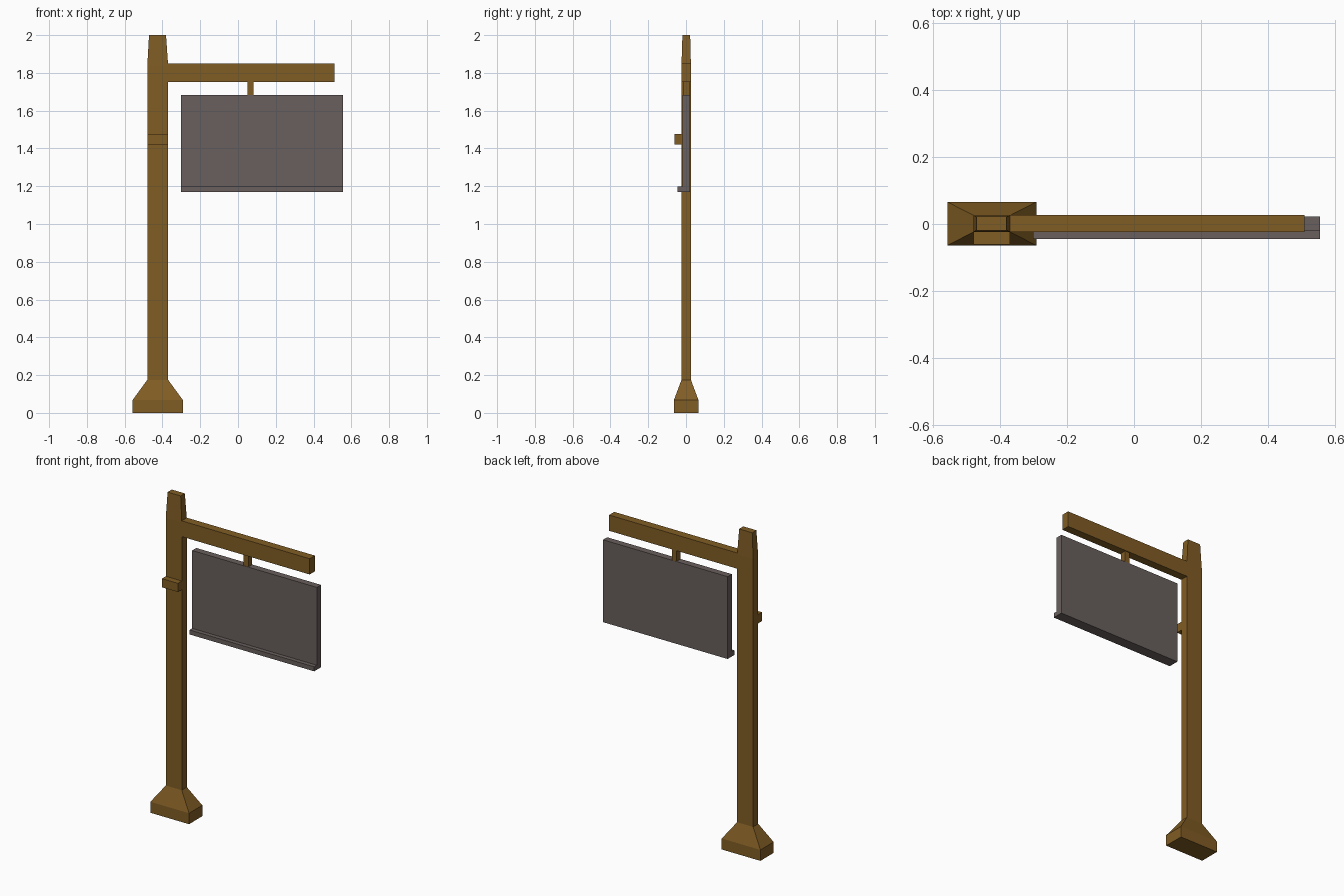
import bpy

if "Cube" in bpy.data.objects:
    bpy.data.objects.remove(bpy.data.objects["Cube"])


def material(name, color):
    m = bpy.data.materials.new(name)
    m.diffuse_color = (*color, 1)
    m.use_nodes = True
    m.node_tree.nodes["Principled BSDF"].inputs["Base Color"].default_value = m.diffuse_color
    return m


wood = material("brown_wood", (0.22, 0.11, 0.018))
slate = material("grey_panel", (0.14, 0.115, 0.11))


def stack(name, sections, mat):
    """Loft through rectangles given as (x0, x1, y0, y1, z), with capped ends."""
    verts, faces = [], []
    for x0, x1, y0, y1, z in sections:
        verts += [(x0, y0, z), (x1, y0, z), (x1, y1, z), (x0, y1, z)]
    for s in range(len(sections) - 1):
        for i in range(4):
            a, b = 4 * s + i, 4 * s + (i + 1) % 4
            faces.append((a, b, b + 4, a + 4))
    n = len(verts)
    faces += [(3, 2, 1, 0), (n - 4, n - 3, n - 2, n - 1)]
    me = bpy.data.meshes.new(name)
    me.from_pydata(verts, [], faces)
    me.materials.append(mat)
    ob = bpy.data.objects.new(name, me)
    bpy.context.collection.objects.link(ob)
    return ob


def box(name, x0, x1, y0, y1, z0, z1, mat):
    return stack(name, [(x0, x1, y0, y1, z0), (x0, x1, y0, y1, z1)], mat)


# Post with flared foot and tapered tip
stack("post", [
    (-0.558, -0.292, -0.064, 0.066, 0.0),
    (-0.558, -0.292, -0.064, 0.066, 0.068),
    (-0.48, -0.37, -0.024, 0.026, 0.175),
    (-0.48, -0.37, -0.024, 0.026, 1.84),
    (-0.471, -0.381, -0.019, 0.022, 2.0),
], wood)

# Small block on the front of the post
box("post_block", -0.48, -0.37, -0.062, -0.024, 1.422, 1.476, wood)

# Horizontal arm and the hanger below it
box("arm", -0.372, 0.51, -0.024, 0.027, 1.752, 1.85, wood)
box("hanger", 0.051, 0.083, -0.017, 0.021, 1.678, 1.754, wood)

# Sign board with front ledge
box("sign_board", -0.302, 0.556, -0.019, 0.022, 1.17, 1.682, slate)
box("sign_ledge", -0.302, 0.556, -0.045, -0.019, 1.17, 1.198, slate)
